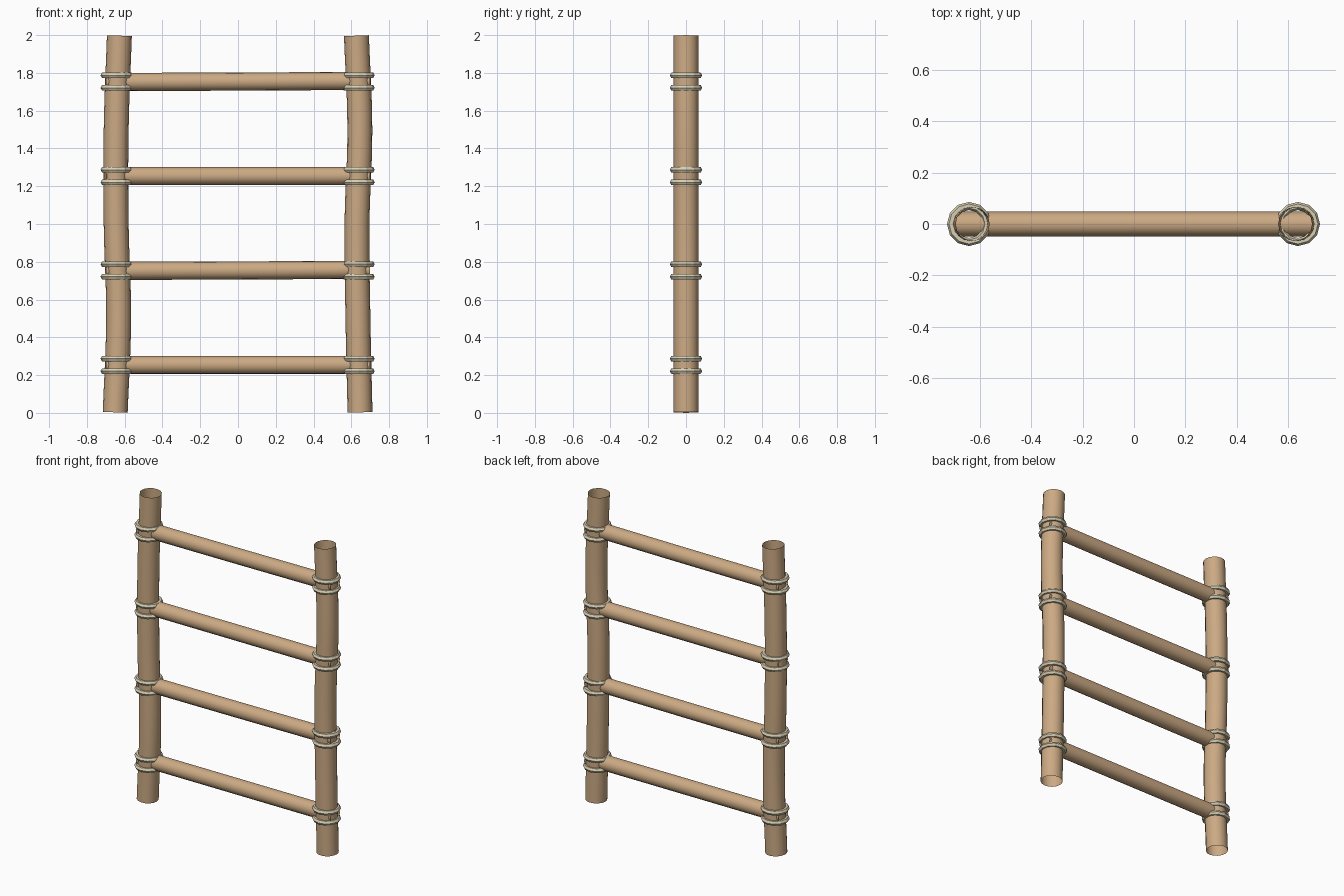
import bpy, math

if "Cube" in bpy.data.objects:
    bpy.data.objects.remove(bpy.data.objects["Cube"])


def material(name, rgb):
    m = bpy.data.materials.new(name)
    m.diffuse_color = (*rgb, 1)
    m.use_nodes = True
    m.node_tree.nodes["Principled BSDF"].inputs["Base Color"].default_value = m.diffuse_color
    return m


WOOD = material("wood", (0.60, 0.40, 0.23))
ROPE = material("rope", (0.68, 0.62, 0.45))


def tube(name, points, radius):
    """Open-ended round tube along a smooth path."""
    cu = bpy.data.curves.new(name, 'CURVE')
    cu.dimensions = '3D'
    cu.bevel_depth = radius
    cu.bevel_resolution = 6
    cu.resolution_u = 6
    cu.use_fill_caps = False
    sp = cu.splines.new('BEZIER')
    sp.bezier_points.add(len(points) - 1)
    for bp, co in zip(sp.bezier_points, points):
        bp.co = co
        bp.handle_left_type = bp.handle_right_type = 'AUTO'
    ob = bpy.data.objects.new(name, cu)
    bpy.context.collection.objects.link(ob)
    bpy.ops.object.select_all(action='DESELECT')
    ob.select_set(True)
    bpy.context.view_layer.objects.active = ob
    bpy.ops.object.convert(target='MESH')
    ob = bpy.context.object
    bpy.ops.object.shade_smooth_by_angle(angle=math.radians(40))
    ob.data.materials.clear()
    ob.data.materials.append(WOOD)
    return ob


# Two slightly crooked upright poles
POLES = {
    "left_pole": (-0.65, -0.632, -0.645, -0.645, -0.628),
    "right_pole": (0.646, 0.635, 0.63, 0.645, 0.627),
}
for name, xs in POLES.items():
    tube(name, [(x, 0, 0.003 + i * 0.4985) for i, x in enumerate(xs)], 0.066)

# Four rungs running through the poles, alternate ones a little tilted
for i in range(4):
    z, tilt = 0.254 + 0.5 * i, 0.004 * (i % 2)
    tube(f"rung_{i + 1}", [(-0.7, 0, z - tilt / 2), (0, 0, z), (0.7, 0, z + tilt)], 0.048)

    # Pairs of rope lashings above and below each joint
    for side, x in (("left", -0.642), ("right", 0.638)):
        for level, dz in (("lower", -0.033), ("upper", 0.033)):
            bpy.ops.mesh.primitive_torus_add(
                location=(x, 0, z + dz), major_radius=0.07, minor_radius=0.016,
                major_segments=12, minor_segments=6)
            ring = bpy.context.object
            ring.name = f"{side}_{level}_lashing_{i + 1}"
            ring.data.materials.append(ROPE)
